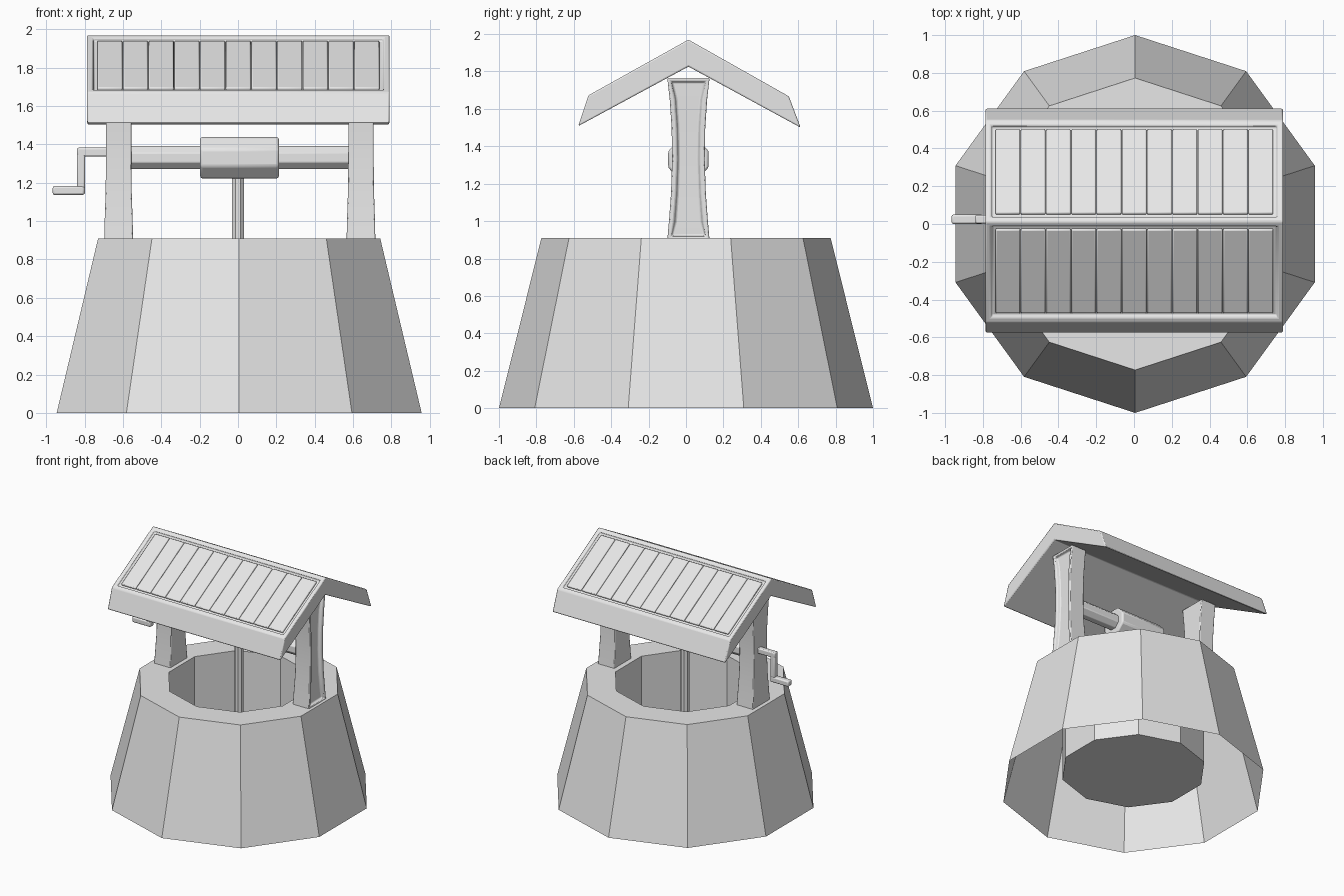
import bpy, bmesh, math
from mathutils import Matrix, Vector

if "Cube" in bpy.data.objects:
    bpy.data.objects.remove(bpy.data.objects["Cube"])

grey = bpy.data.materials.new("light_grey")
grey.use_nodes = True
grey.diffuse_color = (0.8, 0.8, 0.8, 1)
grey.node_tree.nodes["Principled BSDF"].inputs["Base Color"].default_value = (0.8, 0.8, 0.8, 1)

CY = 0.013   # centre line of roof, posts and axle


def finish(name, bm, bevel=0.0, recalc=True):
    if recalc:
        bmesh.ops.recalc_face_normals(bm, faces=bm.faces)
    mesh = bpy.data.meshes.new(name)
    bm.to_mesh(mesh)
    bm.free()
    mesh.materials.append(grey)
    ob = bpy.data.objects.new(name, mesh)
    bpy.context.collection.objects.link(ob)
    if bevel:
        mod = ob.modifiers.new("soft_edges", 'BEVEL')
        mod.width, mod.segments = bevel, 2
        mod.limit_method, mod.angle_limit = 'ANGLE', math.radians(25)
    bpy.ops.object.select_all(action='DESELECT')
    ob.select_set(True)
    bpy.context.view_layer.objects.active = ob
    bpy.ops.object.shade_smooth_by_angle(angle=math.radians(30))
    return ob


def loft(bm, rings, cap_start=True, cap_end=True):
    """Skin a list of closed rings of points; return the side faces."""
    loops = [[bm.verts.new(p) for p in ring] for ring in rings]
    n, sides = len(loops[0]), []
    for a, b in zip(loops, loops[1:]):
        for i in range(n):
            j = (i + 1) % n
            sides.append(bm.faces.new((a[i], a[j], b[j], b[i])))
    if cap_start:
        bm.faces.new(loops[0][::-1])
    if cap_end:
        bm.faces.new(loops[-1])
    return sides


def box(name, lo, hi, bevel=0.0):
    bm = bmesh.new()
    lo, hi = Vector(lo), Vector(hi)
    size = hi - lo
    bmesh.ops.create_cube(bm, size=1, matrix=Matrix.Translation((lo + hi) / 2) @ Matrix.Diagonal((*size, 1)))
    return finish(name, bm, bevel)


def rod(name, start, end, apothem, sides, bevel=0.0):
    start, end = Vector(start), Vector(end)
    d = end - start
    r = apothem / math.cos(math.pi / sides)
    turn = d.to_track_quat('Z', 'Y').to_matrix().to_4x4()
    bm = bmesh.new()
    bmesh.ops.create_cone(bm, cap_ends=True, segments=sides, radius1=r, radius2=r, depth=d.length,
                          matrix=Matrix.Translation((start + end) / 2) @ turn
                          @ Matrix.Rotation(math.pi / sides, 4, 'Z'))
    return finish(name, bm, bevel)


# Ten-sided wall: open skirt, flat rim and a closed inner shaft
def decagon(r, z):
    return [(0.006 + r * math.sin(i * math.tau / 10), -r * math.cos(i * math.tau / 10), z) for i in range(10)]


bm = bmesh.new()
loft(bm, [decagon(1.0, 0), decagon(0.773, 0.91), decagon(0.545, 0.91), decagon(0.545, 0.13)], cap_start=False)
finish("well_wall", bm, recalc=False)

# Waisted posts, the one on +x with a recessed outer panel
POST = [(0.90, 0.113, 0.075), (1.0, 0.104, 0.073), (1.15, 0.093, 0.068), (1.33, 0.087, 0.066),
        (1.5, 0.090, 0.066), (1.65, 0.100, 0.068), (1.765, 0.113, 0.068)]
for name, cx in (("post_crank_side", -0.622), ("post_panel_side", 0.641)):
    bm = bmesh.new()
    sides = loft(bm, [[(cx - hx, CY - hy, z), (cx + hx, CY - hy, z), (cx + hx, CY + hy, z), (cx - hx, CY + hy, z)]
                      for z, hy, hx in POST])
    if cx > 0:
        bm.normal_update()
        outer = [f for f in sides if f.normal.x > 0.7]
        bmesh.ops.inset_region(bm, faces=outer, thickness=0.025, depth=0.0)
        bmesh.ops.inset_region(bm, faces=outer, thickness=0.012, depth=-0.025)
    finish(name, bm, 0.006)

# Gabled roof slab with a sunken field on each slope
RIDGE = Vector((CY, 1.97))
EAVES = [Vector((-0.522, 1.672)), Vector((0.55, 1.667))]
X0, X1 = -0.787, 0.79
profile = [(-0.576, 1.508), EAVES[0], RIDGE, EAVES[1], (0.613, 1.5), (CY, 1.826)]
bm = bmesh.new()
loft(bm, [[(x, y, z) for y, z in profile] for x in (X0, X1)])
bmesh.ops.recalc_face_normals(bm, faces=bm.faces)
slopes = [f for f in bm.faces if f.normal.z > 0.7]
bmesh.ops.inset_individual(bm, faces=slopes, thickness=0.044)
bmesh.ops.inset_individual(bm, faces=slopes, thickness=0.004, depth=-0.02)
finish("roof", bm, 0.008)

# Eleven boards laid in each field
COUNT, FIELD0, FIELD1 = 11, X0 + 0.052, X1 - 0.052
step = (FIELD1 - FIELD0) / COUNT
for side, eave in zip(("front", "back"), EAVES):
    run = (eave - RIDGE)
    length = run.length
    along = Vector((0, run.x, run.y)) / length
    normal = Vector((1, 0, 0)).cross(along)
    normal *= 1 if normal.z > 0 else -1
    mid = Vector((0, RIDGE.x, RIDGE.y)) + along * length / 2 - normal * 0.013
    bm = bmesh.new()
    for i in range(COUNT):
        c = mid + Vector((FIELD0 + (i + 0.5) * step, 0, 0))
        frame = Matrix((Vector((1, 0, 0)), along, normal)).transposed().to_4x4()
        bmesh.ops.create_cube(bm, size=1, matrix=Matrix.Translation(c) @ frame
                              @ Matrix.Diagonal((step - 0.003, length - 0.104, 0.02, 1)))
    finish("roof_boards_" + side, bm, 0.007)

# Axle, winding drum and rope
rod("axle", (-0.6, CY, 1.33), (0.62, CY, 1.33), 0.06, 8, 0.005)
rod("drum", (-0.197, CY, 1.33), (0.213, CY, 1.33), 0.108, 8, 0.012)
rod("rope", (0, CY, 0.13), (0, CY, 1.26), 0.032, 8)

# Crank handle
box("crank_shaft", (-0.84, 0.003, 1.337), (-0.6, 0.047, 1.382), 0.008)
box("crank_arm", (-0.84, 0.003, 1.138), (-0.798, 0.047, 1.38), 0.008)
box("crank_grip", (-0.966, 0.0, 1.136), (-0.80, 0.05, 1.182), 0.01)
